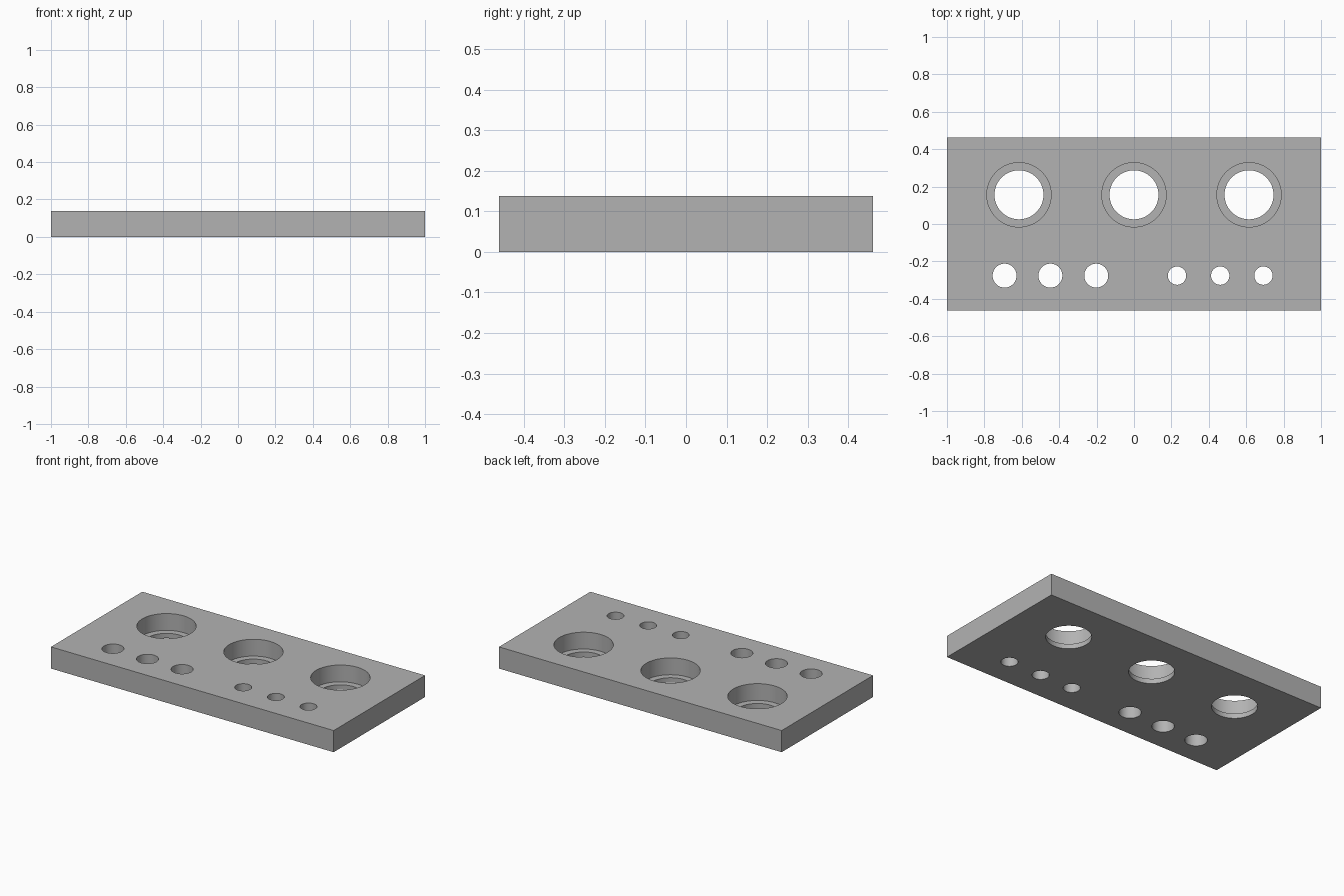
import bpy, bmesh
from mathutils import Matrix

if "Cube" in bpy.data.objects:
    bpy.data.objects.remove(bpy.data.objects["Cube"])

L, W, H = 2.0, 0.923, 0.1385    # plate length, depth, thickness
FLOOR = 0.031                   # height of the counterbore floor
BIG_X, BIG_Y = (-0.615, 0.0, 0.615), 0.156
SMALL_Y = -0.276

grey = bpy.data.materials.new("plain grey")
grey.diffuse_color = (0.45, 0.45, 0.45, 1)
grey.use_nodes = True
grey.node_tree.nodes["Principled BSDF"].inputs["Base Color"].default_value = grey.diffuse_color


def add_object(name, bm):
    mesh = bpy.data.meshes.new(name)
    bm.to_mesh(mesh)
    bm.free()
    mesh.materials.append(grey)
    obj = bpy.data.objects.new(name, mesh)
    bpy.context.collection.objects.link(obj)
    return obj


def hole_cutter(name, holes, bottom):
    """Upright cylinders (x, y, radius) from bottom to above the plate."""
    bm = bmesh.new()
    top = H + 0.1
    for x, y, r in holes:
        bmesh.ops.create_cone(bm, cap_ends=True, segments=64, radius1=r, radius2=r,
                              depth=top - bottom,
                              matrix=Matrix.Translation((x, y, (top + bottom) / 2)))
    cutter = add_object(name, bm)
    cutter.hide_render = True
    cutter.hide_set(True)
    return cutter


# Flat rectangular plate
bm = bmesh.new()
bmesh.ops.create_cube(bm, size=1, matrix=Matrix.Translation((0, 0, H / 2))
                      @ Matrix.Diagonal((L, W, H, 1)))
plate = add_object("plate", bm)

# Through holes: three large, three medium, three small
through = [(x, BIG_Y, 0.131) for x in BIG_X]
through += [(x, SMALL_Y, 0.064) for x in (-0.692, -0.447, -0.202)]
through += [(x, SMALL_Y, 0.049) for x in (0.23, 0.461, 0.692)]
# Wider recesses over the large holes
recesses = [(x, BIG_Y, 0.172) for x in BIG_X]

cutters = [hole_cutter("recess_cutter", recesses, FLOOR),
           hole_cutter("through_hole_cutter", through, -0.1)]

bpy.context.view_layer.objects.active = plate
plate.select_set(True)
for cutter in cutters:
    mod = plate.modifiers.new(cutter.name, 'BOOLEAN')
    mod.operation = 'DIFFERENCE'
    mod.solver = 'EXACT'
    mod.object = cutter
    bpy.ops.object.modifier_apply(modifier=mod.name)
    bpy.data.objects.remove(cutter, do_unlink=True)

# Smooth hole walls, sharp rims
bpy.ops.object.shade_smooth_by_angle()
